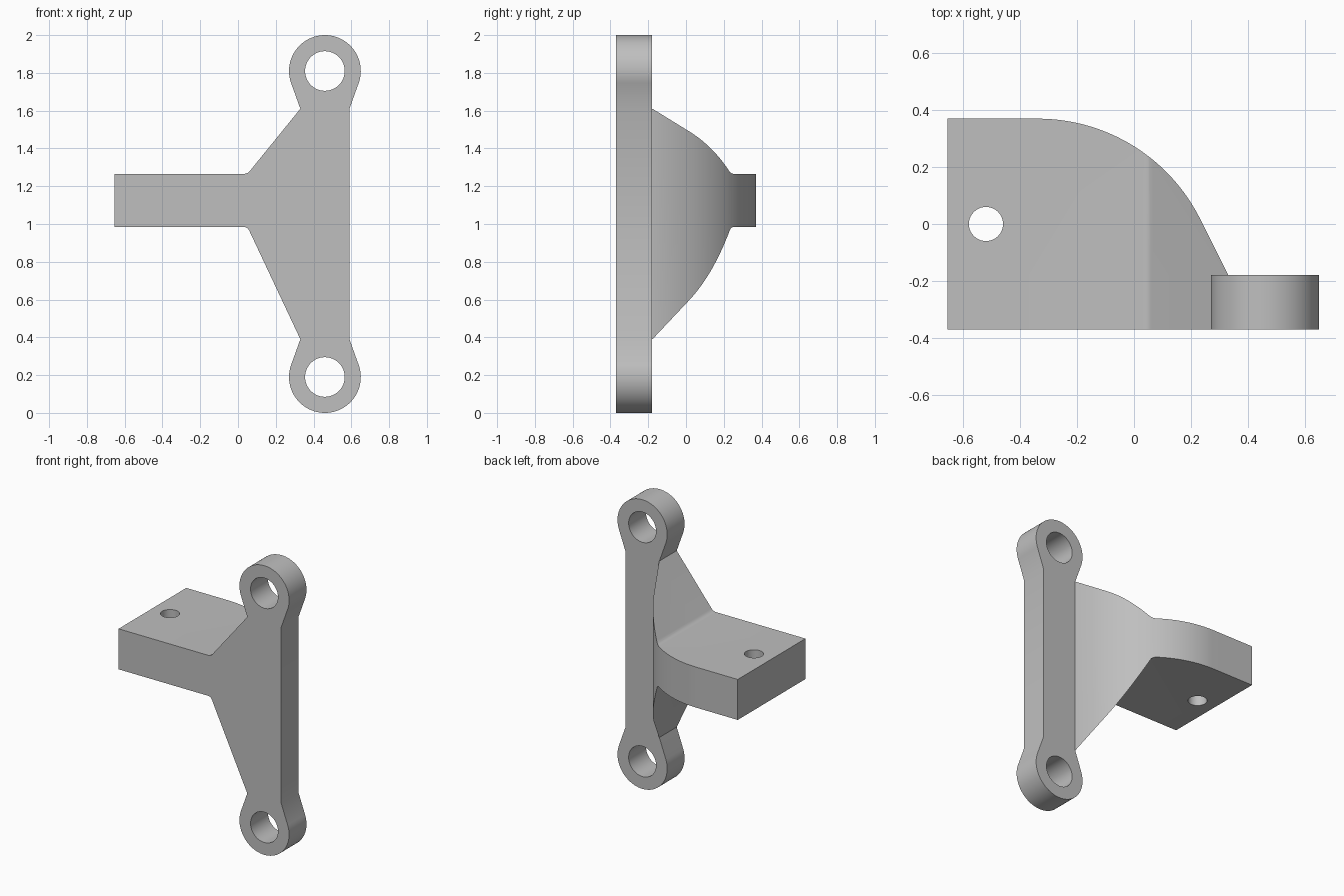
import bpy, bmesh
from math import sin, cos, radians, atan2, acos, hypot, pi
from mathutils import Vector

cube = bpy.data.objects.get("Cube")
if cube:
    bpy.data.objects.remove(cube, do_unlink=True)

# Main dimensions
FRONT, BACK, SEAM = -0.37, 0.37, -0.18
LEFT_END = -0.655
ARM_LOW, ARM_HIGH = 0.985, 1.265
EYE_X, EYE_R, HOLE_R, NECK = 0.46, 0.19, 0.105, 0.13
EYES = {"low": (0.19, 0.39), "high": (1.81, 1.61)}   # eye centre, neck height

grey = bpy.data.materials.new("plain grey")
grey.use_nodes = True
grey.diffuse_color = (0.52, 0.52, 0.52, 1)
grey.node_tree.nodes["Principled BSDF"].inputs["Base Color"].default_value = (0.52, 0.52, 0.52, 1)


def arc(cx, cy, r, start, end, n):
    return [(cx + r * cos(start + (end - start) * i / n),
             cy + r * sin(start + (end - start) * i / n)) for i in range(n + 1)]


def fillet(a, corner, b, d=0.022, n=5):
    """Short rounded corner between the directions to a and b."""
    a, c, b = Vector(a), Vector(corner), Vector(b)
    p, q = c + (a - c).normalized() * d, c + (b - c).normalized() * d
    ts = [i / n for i in range(n + 1)]
    return [tuple(p * (1 - t) ** 2 + c * 2 * t * (1 - t) + q * t * t) for t in ts]


def prism(name, outline, axis, lo, hi):
    """Extrude a 2D outline along y (outline in x, z) or z (outline in x, y)."""
    place = (lambda p, h: (p[0], h, p[1])) if axis == "y" else (lambda p, h: (p[0], p[1], h))
    bm = bmesh.new()
    face = bm.faces.new([bm.verts.new(place(p, lo)) for p in outline])
    new = bmesh.ops.extrude_face_region(bm, geom=[face])["geom"]
    shift = Vector(place((0, 0), hi - lo))
    bmesh.ops.translate(bm, vec=shift, verts=[v for v in new if isinstance(v, bmesh.types.BMVert)])
    bmesh.ops.recalc_face_normals(bm, faces=bm.faces)
    mesh = bpy.data.meshes.new(name)
    bm.to_mesh(mesh)
    bm.free()
    mesh.materials.append(grey)
    obj = bpy.data.objects.new(name, mesh)
    bpy.context.collection.objects.link(obj)
    return obj


def combine(target, tool, operation):
    mod = target.modifiers.new(operation.lower(), "BOOLEAN")
    mod.operation, mod.solver, mod.object = operation, "EXACT", tool
    bpy.ops.object.select_all(action="DESELECT")
    bpy.context.view_layer.objects.active = target
    target.select_set(True)
    bpy.ops.object.modifier_apply(modifier=mod.name)
    bpy.data.objects.remove(tool, do_unlink=True)


def eye_arc(which):
    """Outer arc of an eye, running between the tangent points of its neck."""
    z, neck = EYES[which]
    dz = neck - z
    spread = acos(EYE_R / hypot(NECK, dz))
    right = atan2(dz, NECK) + (spread if dz < 0 else -spread)
    if dz < 0:
        return arc(EYE_X, z, EYE_R, right, pi - right, 48)
    return arc(EYE_X, z, EYE_R, pi - right, right + 2 * pi, 48)


# Outline of the arm with its flared web, seen from the front
neck_l, neck_r = EYE_X - NECK, EYE_X + NECK
low, high = (neck_l, EYES["low"][1]), (neck_l, EYES["high"][1])
arm_edge = (fillet(high, (0.05, ARM_HIGH), (LEFT_END, ARM_HIGH))
            + [(LEFT_END, ARM_HIGH), (LEFT_END, ARM_LOW)]
            + fillet((LEFT_END, ARM_LOW), (0.05, ARM_LOW), low))

# Front plate: arm, web and two eyes in one outline
plate_outline = ([high] + arm_edge + [low] + eye_arc("low")
                 + [(neck_r, low[1]), (neck_r, high[1])] + eye_arc("high"))
bracket = prism("bracket", plate_outline, "y", FRONT, SEAM)

# Rear web and arm, trimmed to the rounded plan shape
web = prism("rear_web", [high] + arm_edge + [low], "y", SEAM, BACK + 0.1)
ARC_X, ARC_R = -0.338, 0.638
curve = arc(ARC_X, BACK - ARC_R, ARC_R, pi / 2, radians(26.57), 32)
end_x, end_y = curve[-1]
tail = (end_x + (end_y + 0.3) / 2, -0.3)
plan = prism("plan_trim", [(-0.8, -0.3), (-0.8, BACK)] + curve + [tail], "z", 0.2, 1.8)
combine(web, plan, "INTERSECT")
combine(bracket, web, "UNION")

# Eye holes and the upright pin hole
for z, _ in EYES.values():
    ring = arc(EYE_X, z, HOLE_R, 0, 2 * pi, 48)[:-1]
    combine(bracket, prism("eye_hole", ring, "y", -0.5, 0), "DIFFERENCE")
ring = arc(-0.52, 0, 0.06, 0, 2 * pi, 40)[:-1]
combine(bracket, prism("pin_hole", ring, "z", 0.8, 1.5), "DIFFERENCE")

# Smooth curved walls, crisp edges
bpy.ops.object.select_all(action="DESELECT")
bracket.select_set(True)
bpy.context.view_layer.objects.active = bracket
bpy.ops.object.shade_smooth_by_angle(angle=radians(30))
